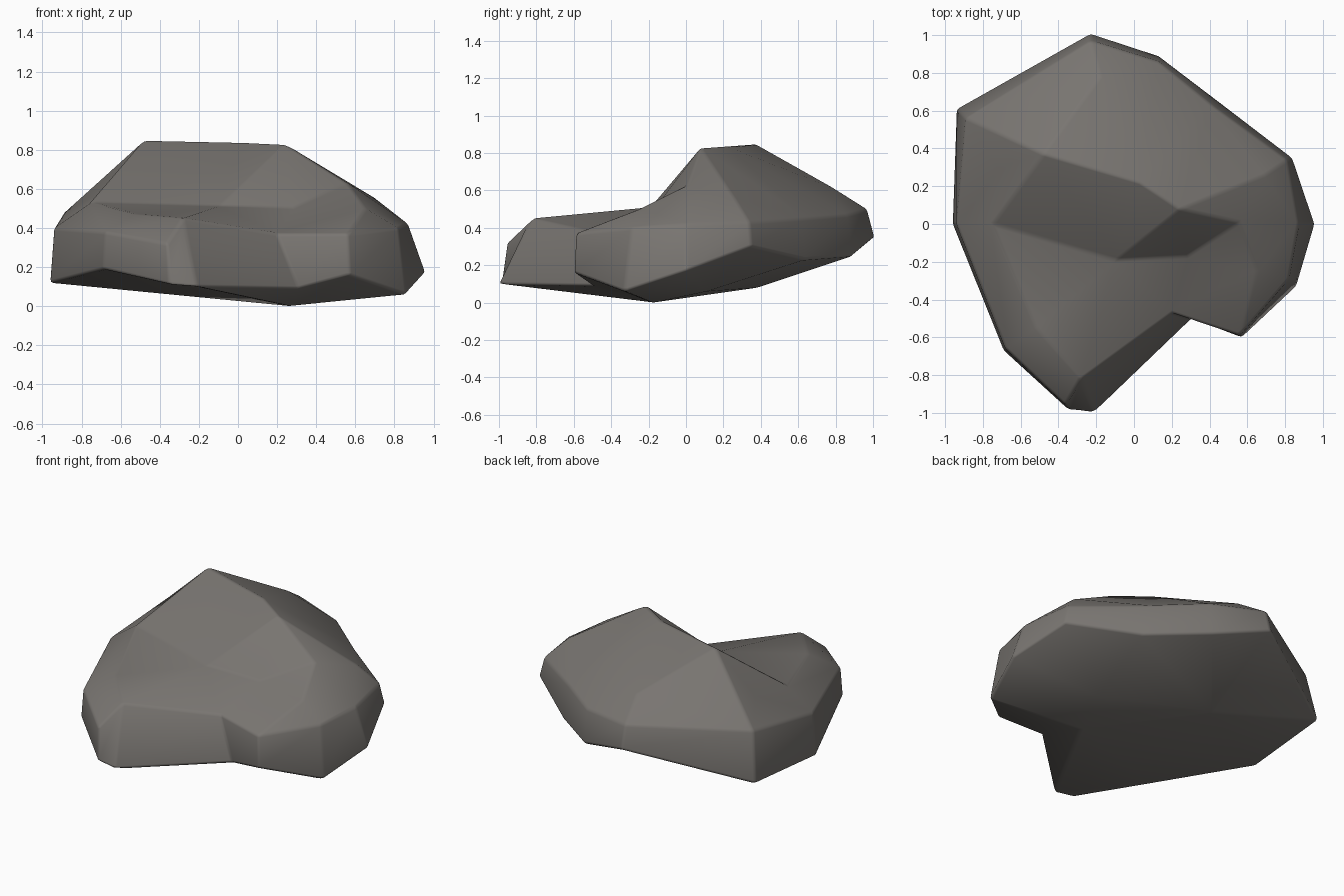
import bpy, bmesh, math
from mathutils.geometry import delaunay_2d_cdt

cube = bpy.data.objects.get("Cube")
if cube:
    bpy.data.objects.remove(cube, do_unlink=True)

# Lower outline of the rock, counterclockwise from the front tip
lower_rim = [(-.21, -1, .1), (.31, -.5, .09), (.57, -.6, .16), (.86, -.33, .06),
             (.96, 0, .17), (.84, .35, .3), (.46, .64, .23), (.13, .89, .25),
             (-.23, 1.01, .35), (-.94, .61, .16), (-.96, 0, .12), (-.69, -.67, .19),
             (-.35, -.98, .11)]
# Upper outline, paired point by point with the lower one
upper_rim = [(-.28, -.82, .45), (.2, -.47, .37), (.56, -.59, .37), (.82, -.29, .4),
             (.87, 0, .42), (.81, .34, .43), (.44, .61, .45), (.13, .86, .47),
             (-.23, .97, .5), (-.89, .56, .48), (-.94, 0, .4), (-.68, -.66, .38),
             (-.36, -.96, .32)]
# Points inside the outlines, with the creases that join them
crown = dict(peak=(-.48, .37, .85), crest=(.03, .22, .84), brow=(.24, .08, .83),
             spur=(.56, .01, .63), shoulder=(.69, .26, .56), west=(-.75, 0, .53),
             valley=(-.1, -.19, .51), saddle=(.28, -.17, .5), east=(.65, -.25, .5),
             ledge=(-.52, -.55, .47), spine=(-.18, .78, .62), flank=(-.72, .3, .57))
crown_creases = ["peak crest", "crest brow", "brow spur", "spur shoulder", "brow shoulder",
                 "west valley", "valley saddle", "saddle east", "east spur", "west peak",
                 "valley crest", "saddle brow", "peak spine"]
belly = dict(keel=(.27, -.18, 0), middle=(.38, .11, .06), rear=(-.3, .38, .08))
belly_creases = ["keel middle", "middle rear"]


def cap(bm, rim, inner, creases, extra):
    """Fill an outline through its inner points, following the creases."""
    names, count = list(inner), len(rim)
    verts = rim + [bm.verts.new(p) for p in inner.values()]
    edges = [(i, (i + 1) % count) for i in range(count)]
    edges += [tuple(count + names.index(n) for n in c.split()) for c in creases]
    edges += [(count + names.index(n), i) for n, i in extra]
    flat = [v.co.xy for v in verts]
    _, _, faces, origin, _, _ = delaunay_2d_cdt(flat, edges, [], 1, 1e-5)
    for face in faces:
        bm.faces.new([verts[origin[i][0]] for i in face])


bm = bmesh.new()
low = [bm.verts.new(p) for p in lower_rim]
high = [bm.verts.new(p) for p in upper_rim]
# Side walls
for i in range(len(low)):
    j = (i + 1) % len(low)
    bm.faces.new((low[i], low[j], high[j], high[i]))
# Crown and underside
cap(bm, high, crown, crown_creases,
    [("spine", 8), ("west", 10), ("ledge", 11), ("valley", 0)])
cap(bm, low, belly, belly_creases, [("keel", 10), ("keel", 0)])
bmesh.ops.recalc_face_normals(bm, faces=bm.faces)
mesh = bpy.data.meshes.new("rock")
bm.to_mesh(mesh)
bm.free()

rock = bpy.data.objects.new("rock", mesh)
bpy.context.collection.objects.link(rock)

# Stone colour
stone = bpy.data.materials.new("warm_grey_stone")
stone.use_nodes = True
colour = (.19, .178, .165, 1)
stone.diffuse_color = colour
stone.node_tree.nodes["Principled BSDF"].inputs["Base Color"].default_value = colour
mesh.materials.append(stone)

# Softly worn edges
bevel = rock.modifiers.new("worn_edges", "BEVEL")
bevel.width = .015
bevel.segments = 2
bevel.limit_method = "ANGLE"
bevel.angle_limit = math.radians(20)
mesh.shade_smooth()
